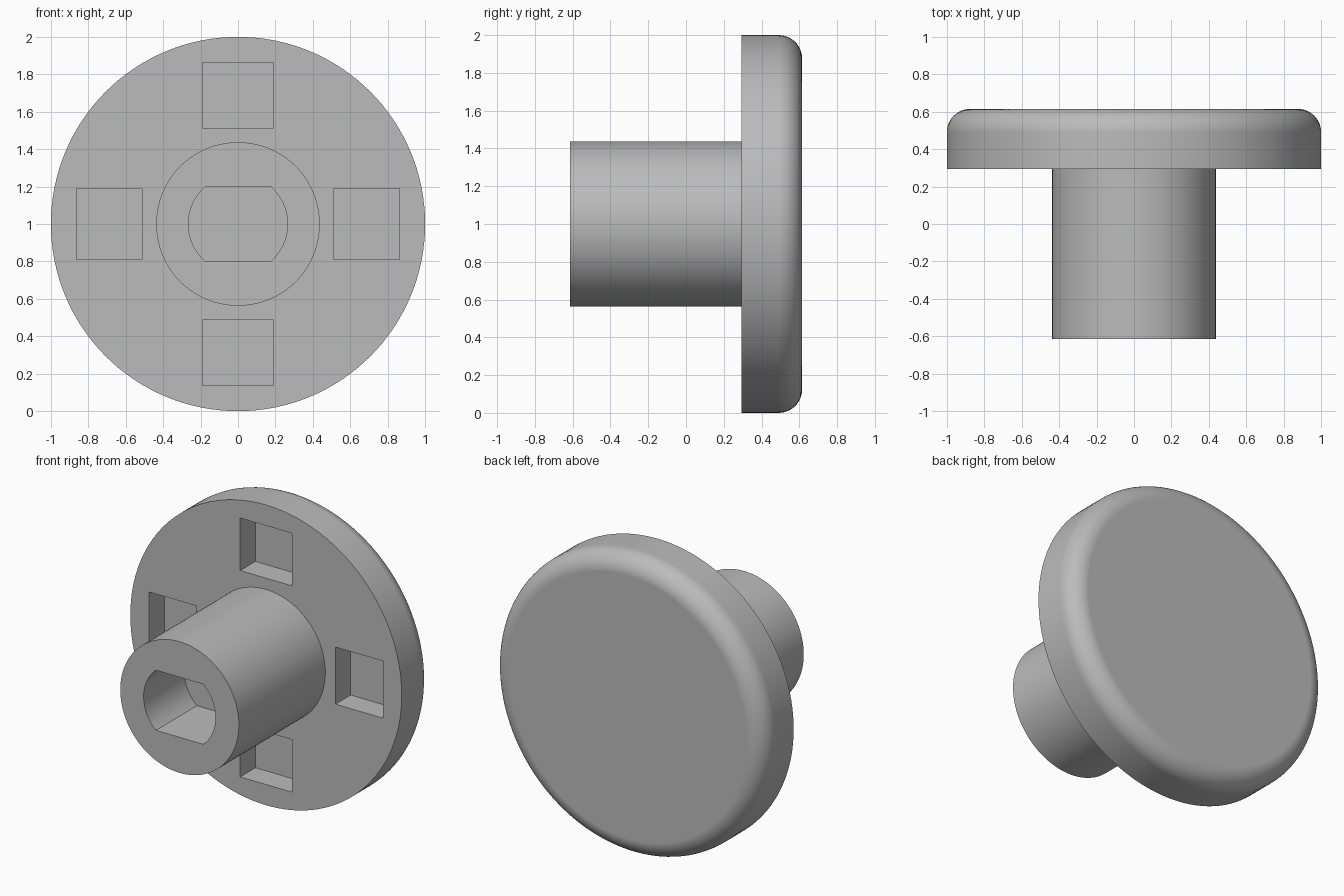
import bpy, bmesh, math
from mathutils import Matrix, Vector

cube = bpy.data.objects.get("Cube")
if cube:
    bpy.data.objects.remove(cube, do_unlink=True)

CENTRE_Z = 1.0
SEGMENTS = 128
FACE_Y, BACK_Y, TIP_Y = 0.295, 0.615, -0.615

grey = bpy.data.materials.new("plain_grey")
grey.use_nodes = True
colour = (0.5, 0.5, 0.5, 1)
grey.diffuse_color = colour
grey.node_tree.nodes["Principled BSDF"].inputs["Base Color"].default_value = colour


def make_object(name, bm):
    bmesh.ops.recalc_face_normals(bm, faces=bm.faces)
    mesh = bpy.data.meshes.new(name)
    bm.to_mesh(mesh)
    bm.free()
    mesh.materials.append(grey)
    obj = bpy.data.objects.new(name, mesh)
    bpy.context.collection.objects.link(obj)
    return obj


def lathe(name, profile):
    """Turn (radius, y) points around the axis and cap both ends."""
    bm = bmesh.new()
    rings = []
    for r, y in profile:
        angles = [2 * math.pi * i / SEGMENTS for i in range(SEGMENTS)]
        rings.append([bm.verts.new((r * math.cos(a), y, CENTRE_Z + r * math.sin(a)))
                      for a in angles])
    for a, b in zip(rings, rings[1:]):
        for i in range(SEGMENTS):
            j = (i + 1) % SEGMENTS
            bm.faces.new((a[i], a[j], b[j], b[i]))
    bm.faces.new(rings[0])
    bm.faces.new(rings[-1])
    return make_object(name, bm)


def box(name, centre, size):
    bm = bmesh.new()
    bmesh.ops.create_cube(bm, size=1)
    bm.transform(Matrix.Translation(centre) @ Matrix.Diagonal((*size, 1)))
    return make_object(name, bm)


def boolean(obj, cutter, operation="DIFFERENCE"):
    """Apply a boolean and discard the helper."""
    cutter.hide_render = True
    mod = obj.modifiers.new("cut", "BOOLEAN")
    mod.operation, mod.solver, mod.object = operation, "EXACT", cutter
    bpy.context.view_layer.objects.active = obj
    bpy.ops.object.modifier_apply(modifier=mod.name)
    bpy.data.objects.remove(cutter, do_unlink=True)


def finish(obj):
    bpy.ops.object.select_all(action="DESELECT")
    obj.select_set(True)
    bpy.context.view_layer.objects.active = obj
    bpy.ops.object.shade_smooth_by_angle(angle=math.radians(30))
    mod = obj.modifiers.new("even_shading", "WEIGHTED_NORMAL")
    mod.keep_sharp = True


# Round head with a filleted back rim
fillet = 0.125
rim = [(1 - fillet + fillet * math.cos(t), BACK_Y - fillet + fillet * math.sin(t))
       for t in (math.pi / 2 * i / 12 for i in range(13))]
head = lathe("round_head", [(1, FACE_Y)] + rim)

# Four square pockets in the front of the head
depth = 0.16
for k in range(4):
    a = k * math.pi / 2
    direction = Vector((math.cos(a), 0, math.sin(a)))
    size = (0.35, 2 * depth, 0.38) if k % 2 == 0 else (0.38, 2 * depth, 0.35)
    centre = direction * 0.687 + Vector((0, FACE_Y, CENTRE_Z))
    boolean(head, box("pocket_cutter", centre, size))
finish(head)

# Stem with a blind bore that has two flats
stem = lathe("stem", [(0.437, TIP_Y), (0.437, FACE_Y + 0.01)])
bore_depth = 0.43
bore = lathe("bore_cutter", [(0.265, TIP_Y - 0.1), (0.265, TIP_Y + bore_depth)])
boolean(bore, box("flats_cutter", (0, TIP_Y, CENTRE_Z), (1, 2, 0.4)), "INTERSECT")
boolean(stem, bore)
finish(stem)
